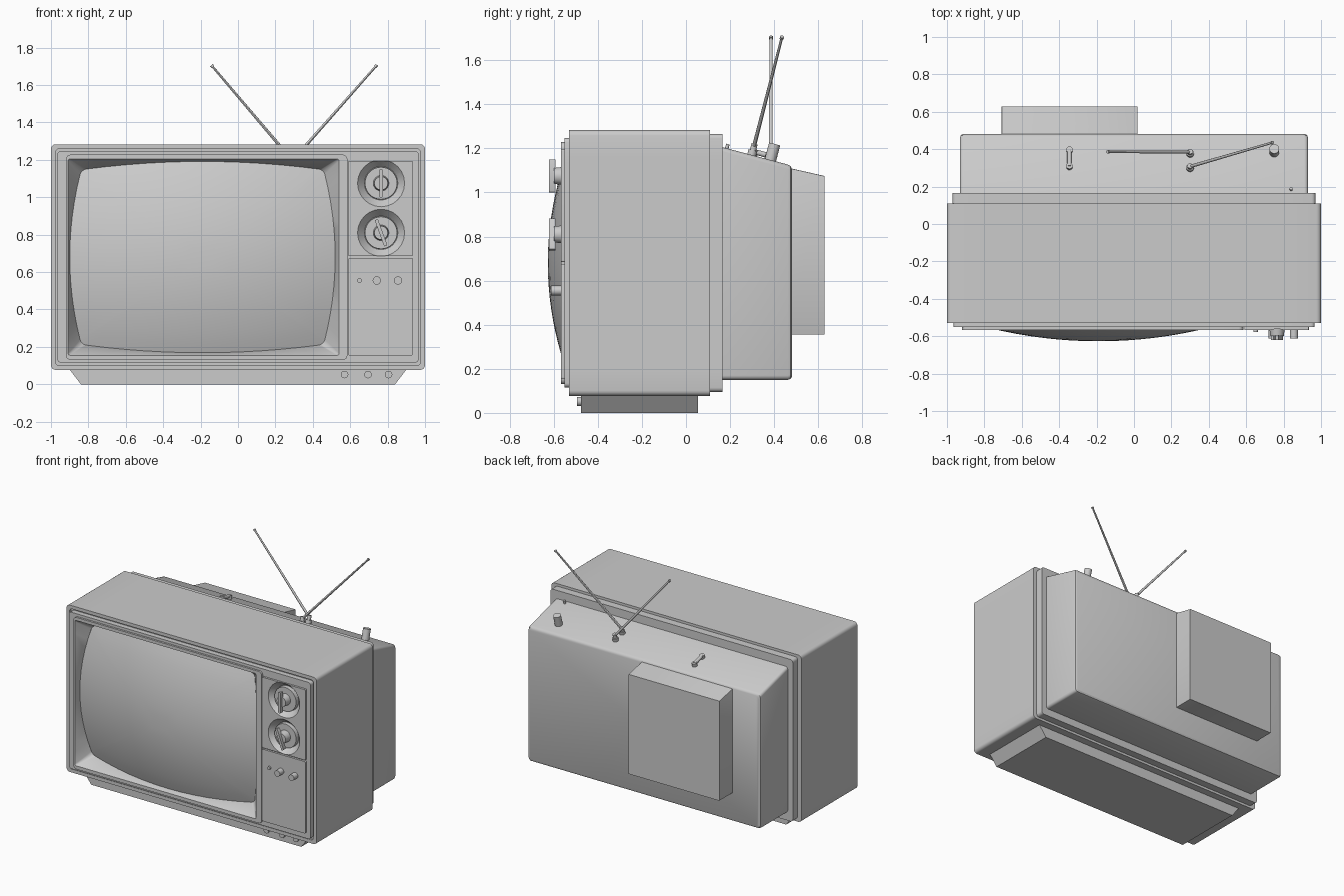
import bpy, bmesh, math
from mathutils import Vector

if "Cube" in bpy.data.objects:
    bpy.data.objects.remove(bpy.data.objects["Cube"])


def finish(name, bm):
    bmesh.ops.recalc_face_normals(bm, faces=bm.faces[:])
    me = bpy.data.meshes.new(name)
    bm.to_mesh(me)
    bm.free()
    ob = bpy.data.objects.new(name, me)
    bpy.context.collection.objects.link(ob)
    return ob


def loft(name, rings):
    """Skin a list of equal-length point rings and cap both ends."""
    bm = bmesh.new()
    vs = [[bm.verts.new(p) for p in ring] for ring in rings]
    n = len(vs[0])
    for a, b in zip(vs, vs[1:]):
        for i in range(n):
            j = (i + 1) % n
            bm.faces.new((a[i], a[j], b[j], b[i]))
    bm.faces.new(vs[0])
    bm.faces.new(vs[-1])
    return finish(name, bm)


def ring(x0, x1, z0, z1, y, r, side=1, arc=4):
    """Rounded rectangle in the xz plane; side = segments along each edge."""
    pts = []
    corners = [(x1 - r, z1 - r), (x0 + r, z1 - r), (x0 + r, z0 + r), (x1 - r, z0 + r)]
    for c, (cx, cz) in enumerate(corners):
        for k in range(arc + 1):
            a = math.pi / 2 * (c + k / arc)
            pts.append(Vector((cx + r * math.cos(a), y, cz + r * math.sin(a))))
        a = math.pi / 2 * (c + 1)
        nx, nz = corners[(c + 1) % 4]
        end = Vector((nx + r * math.cos(a), y, nz + r * math.sin(a)))
        start = pts[-1].copy()
        pts += [start.lerp(end, k / side) for k in range(1, side)]
    return pts


def rod(name, p, q, r1, r2=None, segs=20):
    p, q = Vector(p), Vector(q)
    d = q - p
    bm = bmesh.new()
    bmesh.ops.create_cone(bm, cap_ends=True, segments=segs, radius1=r1,
                          radius2=r1 if r2 is None else r2, depth=d.length)
    rot = d.to_track_quat('Z', 'Y').to_matrix()
    for v in bm.verts:
        v.co = rot @ v.co + (p + q) / 2
    return finish(name, bm)


# Screen shape: barrel outline on a shallow dome
SX, SZ = -0.19, 0.68


def dome_y(x, z):
    return -0.627 + 0.065 * (((x - SX) / 0.56) ** 2 + ((z - SZ) / 0.43) ** 2)


def barrel(scale, y=None, lift=0.0):
    out = []
    hx, hz = 0.648, 0.467
    for p in ring(-hx, hx, -hz, hz, 0, 0.025, 12):
        x = SX + scale * p.x * (1 + 0.095 * (1 - (p.z / hz) ** 2))
        z = SZ + scale * p.z * (1 + 0.095 * (1 - (p.x / hx) ** 2))
        out.append(Vector((x, dome_y(x, z) + lift if y is None else y, z)))
    return out


# Cabinet: rear step, shell, groove, bezel, screen frame and funnel
specs = [(-.97, .97, .095, 1.265, .165, .02), (-.97, .97, .095, 1.265, .11, .02),
         (-1, 1, .077, 1.283, .11, .025), (-1, 1, .077, 1.283, -.53, .025),
         (-.976, .976, .101, 1.259, -.53, .02), (-.976, .976, .101, 1.259, -.515, .02),
         (-.966, .966, .115, 1.247, -.515, .02), (-.966, .966, .115, 1.247, -.552, .02),
         (-.92, .585, .13, 1.228, -.552, .025), (-.92, .585, .13, 1.228, -.566, .025),
         (-.908, .54, .155, 1.205, -.566, .01)]
cabinet = loft("cabinet", [ring(*s, side=12) for s in specs]
               + [barrel(1.0), barrel(1.0, y=-0.42)])
loft("screen", [barrel(1.0, y=-0.43), barrel(1.0, lift=0.001)]
     + [barrel(s / 10) for s in range(9, 0, -1)])

# Control panels
upper = loft("upper_control_panel", [ring(.59, .935, .685, 1.195, y, .006) for y in (-.545, -.567)])
loft("lower_control_panel", [ring(.59, .935, .155, .675, y, .006) for y in (-.545, -.567)])


def carve(target, cutter):
    m = target.modifiers.new("dish", 'BOOLEAN')
    m.operation, m.solver, m.object = 'DIFFERENCE', 'EXACT', cutter
    bpy.context.view_layer.update()
    dg = bpy.context.evaluated_depsgraph_get()
    me = bpy.data.meshes.new_from_object(target.evaluated_get(dg))
    target.modifiers.clear()
    target.data = me


# Tuning dials in conical dishes
for label, z, tilt in (("upper", 1.075, 0), ("lower", 0.81, math.radians(20))):
    x = 0.765
    cut = rod("dish_cutter", (x, -.58, z), (x, -.525, z), .137, .09, 24)
    cut.hide_render = True
    carve(cabinet, cut)
    carve(upper, cut)
    bpy.data.objects.remove(cut)
    rod(label + "_dial_disc", (x, -.52, z), (x, -.552, z), .088, .086, 32)
    rod(label + "_dial_hub", (x, -.55, z), (x, -.6, z), .042, .036, 24)
    grip = loft(label + "_dial_grip", [ring(-.009, .009, -.075, .075, y, .004, arc=2)
                                       for y in (-.593, -.621)])
    grip.rotation_euler.y = -tilt
    grip.location = (x, 0, z)

# Small knobs on the panel and the base
for i, (x, r, y) in enumerate(((.65, .012, -.578), (.742, .022, -.613), (.855, .022, -.613))):
    rod(f"panel_knob_{i + 1}", (x, -.55, .555), (x, y, .555), r)
for i, x in enumerate((.57, .695, .805)):
    rod(f"base_knob_{i + 1}", (x, -.47, .052), (x, -.494, .052), .02)

# Base with slanted ends
loft("base", [[(-.84, y, 0), (.84, y, 0), (.905, y, .085), (-.905, y, .085)]
              for y in (-.477, .055)])

# Rear housing with sloping top, and tube cover box
SLOPE = -0.266


def top_z(y):
    return 1.207 + SLOPE * (y - 0.16)


loft("rear_housing", [ring(-.93 + i, .93 - i, .15 + i, top_z(y) - i, y, .02)
                      for y, i in ((.15, 0), (.462, 0), (.474, .004), (.48, .013))])
loft("tube_cover", [ring(-.708, .02, .355, t, y, .004, arc=2)
                    for y, t in ((.46, 1.113), (.628, 1.075))])

# Fittings on the sloping top, standing along its normal
UP = Vector((0, -SLOPE, 1)).normalized()


def fitting(name, x, y, h, r):
    p = Vector((x, y, top_z(y)))
    rod(name, p - UP * .015, p + UP * h, r)
    return p + UP * h


for side, y, tip in (("left", .375, (-.142, .386, 1.706)), ("right", .298, (.742, .436, 1.706))):
    top = fitting(side + "_antenna_post", .30, y, .022, .02)
    rod(side + "_antenna_joint", top - UP * .005, top + UP * .03, .014)
    base = top + UP * .015
    rod(side + "_antenna_rod", base, tip, .009, .006, 12)
    d = (Vector(tip) - base).normalized()
    rod(side + "_antenna_tip", Vector(tip) - d * .012, tip, .009, None, 12)
fitting("antenna_socket", .75, .383, .035, .02)
fitting("antenna_socket_cap", .75, .383, .075, .026)
fitting("top_pin", .84, .185, .02, .008)

# Cable bracket
ends = [fitting(f"bracket_foot_{i + 1}", -.345, y, .025, .017) for i, y in enumerate((.305, .392))]
rod("bracket_bar", ends[0] - UP * .008, ends[1] - UP * .008, .012)

bpy.ops.object.select_all(action='SELECT')
bpy.context.view_layer.objects.active = cabinet
bpy.ops.object.shade_smooth_by_angle(angle=math.radians(30))
